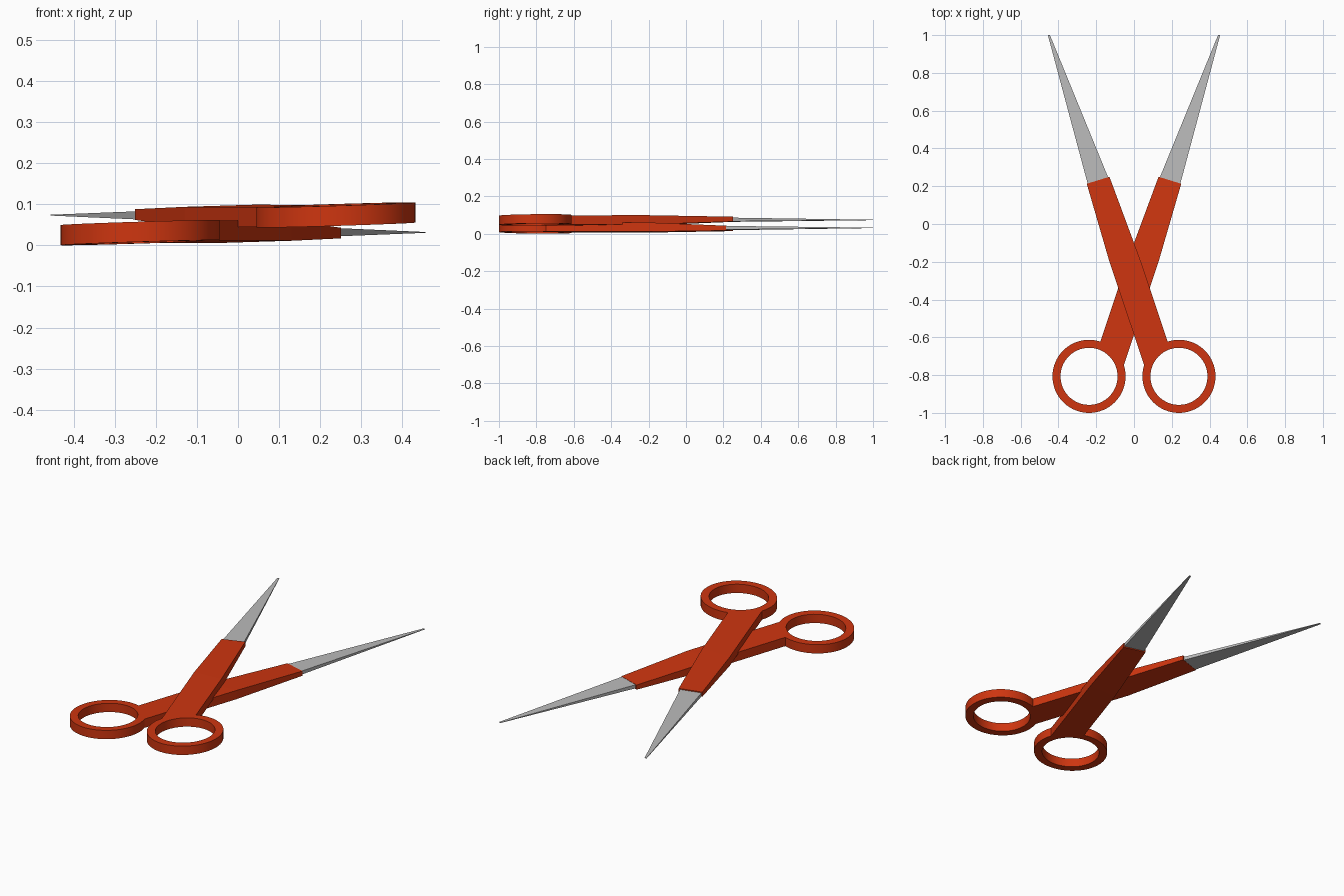
import bpy, bmesh, math

if "Cube" in bpy.data.objects:
    bpy.data.objects.remove(bpy.data.objects["Cube"])

MID_Z = 0.0525   # half height, axis the two halves are turned about
THICK = 0.049


def material(name, rgb):
    m = bpy.data.materials.new(name)
    m.diffuse_color = (*rgb, 1)
    m.use_nodes = True
    m.node_tree.nodes["Principled BSDF"].inputs["Base Color"].default_value = m.diffuse_color
    return m


RED = material("orange red plastic", (0.62, 0.036, 0.005))
STEEL = material("grey steel", (0.5, 0.5, 0.5))


def top(x, y):
    """Height of the slightly tilted upper plane of the grip."""
    return 0.1045 + 0.031 * (x - 0.43) + 0.011 * (y + 0.8)


def make(name, rings, mat, closed=False):
    """Skin a row of four-cornered sections, capped or joined in a loop."""
    for side, flip in (("upper", False), ("lower", True)):
        bm = bmesh.new()
        rows = [[bm.verts.new((-x, y, 2 * MID_Z - z) if flip else (x, y, z))
                 for x, y, z in r] for r in rings]
        n = len(rows)
        for i in range(n if closed else n - 1):
            a, b = rows[i], rows[(i + 1) % n]
            for k in range(4):
                j = (k + 1) % 4
                bm.faces.new((a[k], a[j], b[j], b[k]))
        if not closed:
            bm.faces.new(rows[0])
            bm.faces.new(rows[-1])
        bmesh.ops.recalc_face_normals(bm, faces=bm.faces)
        me = bpy.data.meshes.new(side + "_" + name)
        bm.to_mesh(me)
        bm.free()
        me.materials.append(mat)
        ob = bpy.data.objects.new(side + "_" + name, me)
        bpy.context.collection.objects.link(ob)
        if closed:
            bpy.ops.object.select_all(action='DESELECT')
            ob.select_set(True)
            bpy.context.view_layer.objects.active = ob
            bpy.ops.object.shade_smooth_by_angle(angle=math.radians(30))


def section(l, r, zl, zr, t):
    """Section from left point to right point, with top heights and thickness."""
    return [(*l, zl), (*r, zr), (*r, zr - t), (*l, zl - t)]


# finger rings
loops = []
for i in range(64):
    a = math.tau * i / 64
    o, n = [(0.238 + r * math.cos(a), -0.8065 + r * math.sin(a)) for r in (0.1935, 0.151)]
    loops.append(section(o, n, top(*o), top(*n), THICK))
make("finger_ring", loops, RED, closed=True)

# shanks: from the ring, past the bend, thinning to the blade
ring_l, ring_r = (0.058, -0.76), (0.18, -0.63)
bend_l, bend_r = (-0.13, -0.2), (0.037, -0.2)
end_l, end_r = (-0.25, 0.213), (-0.13, 0.25)
make("shank", [
    section(ring_l, ring_r, top(*ring_l), top(*ring_r), THICK),
    section(bend_l, bend_r, top(*bend_l), top(*bend_r), THICK),
    section(end_l, end_r, 0.088, 0.091, 0.026)], RED)

# tapering blades
make("blade", [
    section((-0.243, 0.205), (-0.134, 0.24), 0.083, 0.086, 0.02),
    section((-0.456, 1.0), (-0.445, 1.0), 0.0745, 0.0748, 0.002)], STEEL)
